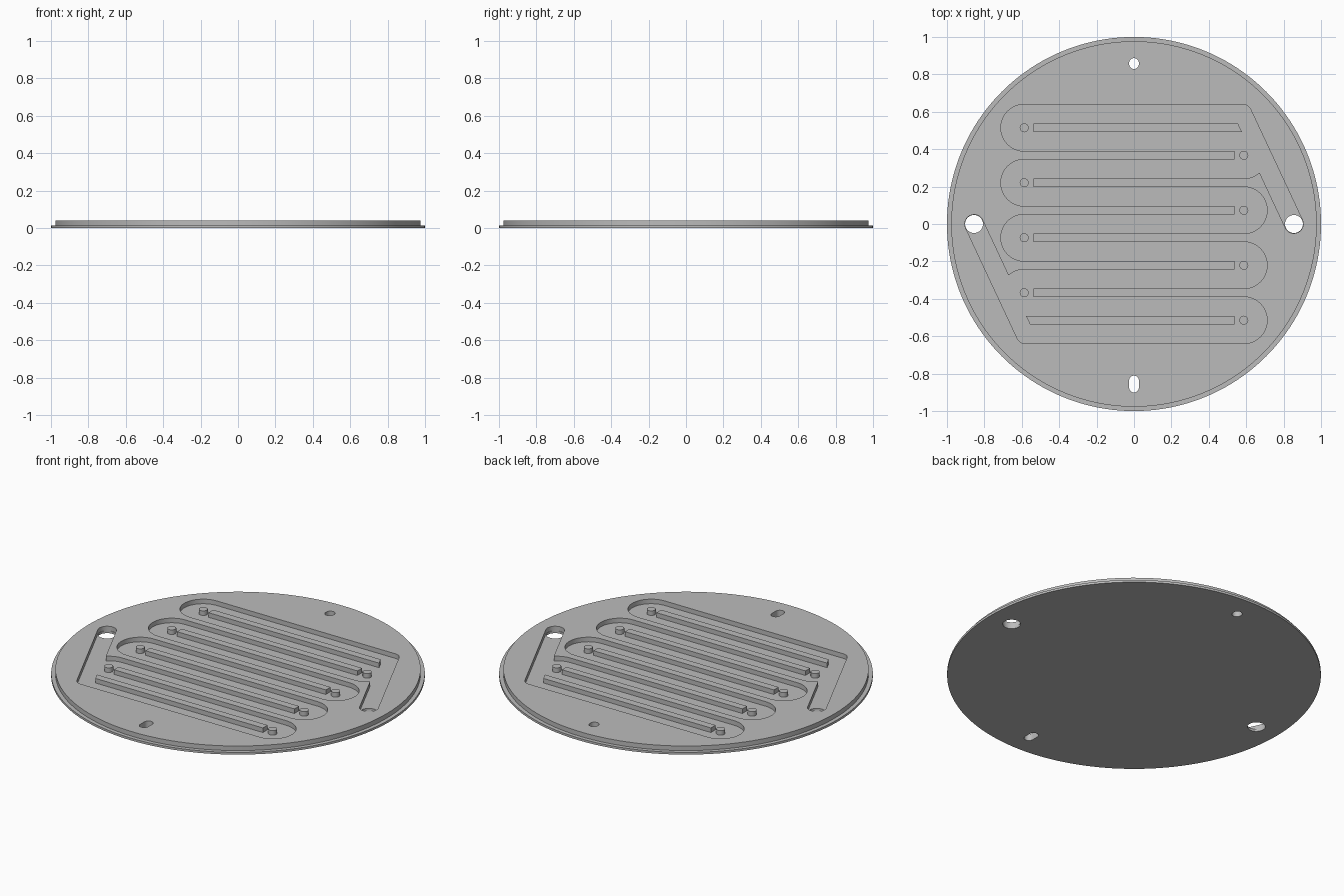
import bpy
import bmesh
from math import pi, sin, cos, atan2, radians
from mathutils import Vector

if "Cube" in bpy.data.objects:
    bpy.data.objects.remove(bpy.data.objects["Cube"], do_unlink=True)

TOP, FLOOR, FLANGE = 0.04, 0.013, 0.013
PITCH, TURN_X, TURN_R, RIB = 0.147, 0.587, 0.125, 0.022
PORT = Vector((0.855, 0))          # coolant port
BEND = Vector((0.579, 0.59))       # far end of the slanted feed
rows = [PITCH * (3.5 - i) for i in range(8)]

metal = bpy.data.materials.new("grey metal")
metal.use_nodes = True
metal.diffuse_color = (0.5, 0.5, 0.5, 1)
metal.node_tree.nodes["Principled BSDF"].inputs["Base Color"].default_value = (0.5, 0.5, 0.5, 1)


def prism(name, outline, z0, z1):
    """Extrude a flat counter-clockwise outline from z0 to z1."""
    bm = bmesh.new()
    face = bm.faces.new([bm.verts.new((x, y, z0)) for x, y in outline])
    new = bmesh.ops.extrude_face_region(bm, geom=[face])["geom"]
    bmesh.ops.translate(bm, vec=(0, 0, z1 - z0),
                        verts=[v for v in new if isinstance(v, bmesh.types.BMVert)])
    bmesh.ops.recalc_face_normals(bm, faces=bm.faces)
    mesh = bpy.data.meshes.new(name)
    bm.to_mesh(mesh)
    bm.free()
    mesh.materials.append(metal)
    obj = bpy.data.objects.new(name, mesh)
    bpy.context.collection.objects.link(obj)
    return obj


def circle(x, y, r, n=32):
    return [(x + r * cos(2 * pi * k / n), y + r * sin(2 * pi * k / n)) for k in range(n)]


def capsule(a, b, r, n=20):
    """Outline of a round-ended slot from a to b."""
    a, b = Vector(a), Vector(b)
    t = atan2(b.y - a.y, b.x - a.x)
    points = []
    for centre, start in ((b, t - pi / 2), (a, t + pi / 2)):
        for k in range(n + 1):
            ang = start + pi * k / n
            points.append((centre.x + r * cos(ang), centre.y + r * sin(ang)))
    return points


def box(x0, x1, y0, y1):
    return [(x0, y0), (x1, y0), (x1, y1), (x0, y1)]


def boolean(target, tool, operation):
    """Apply one boolean and discard its tool."""
    tool.hide_render = True
    mod = target.modifiers.new("cut", "BOOLEAN")
    mod.operation, mod.solver, mod.object = operation, "EXACT", tool
    bpy.context.view_layer.objects.active = target
    bpy.ops.object.modifier_apply(modifier=mod.name)
    bpy.data.objects.remove(tool, do_unlink=True)


def smooth(obj):
    bpy.ops.object.select_all(action="DESELECT")
    obj.select_set(True)
    bpy.context.view_layer.objects.active = obj
    bpy.ops.object.shade_smooth_by_angle(angle=radians(30))


# Channel pocket: central field, round turns and two slanted feeds
pocket = prism("pocket_cutter", box(-TURN_X, TURN_X, rows[7] - TURN_R, rows[0] + TURN_R),
               FLOOR, 0.08)
for i, y in enumerate(rows):
    side = -1 if i % 2 == 0 else 1
    turn = capsule((side * TURN_X, y), (side * 0.3, y), TURN_R, 32)
    boolean(pocket, prism("turn_cutter", turn, FLOOR, 0.08), "UNION")
for s in (1, -1):
    feed = capsule(s * PORT, s * BEND, 0.05)
    boolean(pocket, prism("feed_cutter", feed, FLOOR, 0.08), "UNION")

# Raised plate with the pocket cut out, on a thin flange
plate = prism("plate", circle(0, 0, 0.977, 160), FLANGE / 2, TOP)
boolean(plate, pocket, "DIFFERENCE")
flange = prism("flange", circle(0, 0, 1, 160), 0, FLANGE)
boolean(plate, flange, "UNION")

# Through holes: two ports and two mounting slots
holes = [circle(s * PORT.x, 0, 0.048) for s in (1, -1)]
holes += [capsule((0, 0.855), (0, 0.861), 0.026), capsule((0, -0.875), (0, -0.837), 0.026)]
for outline in holes:
    boolean(plate, prism("hole_cutter", outline, -0.05, 0.1), "DIFFERENCE")
smooth(plate)

# Ribs between passes, each with a round pin beyond its free end
for i, y in enumerate(rows):
    side = -1 if i % 2 == 0 else 1
    outline = box(-0.538, TURN_X, y - RIB, y + RIB)
    if i in (0, 7):                # outer ribs end on the slant of the feed
        outline[1], outline[2] = (0.577, y - RIB), (0.556, y + RIB)
        if i == 7:
            outline[1], outline[2] = (0.556, y - RIB), (0.577, y + RIB)
    if side == 1:
        outline = [(-px, py) for px, py in reversed(outline)]
    prism(f"rib_{i + 1}", outline, FLOOR - 0.002, TOP)
    smooth(prism(f"pin_{i + 1}", circle(side * TURN_X, y, 0.024), FLOOR - 0.002, TOP))
